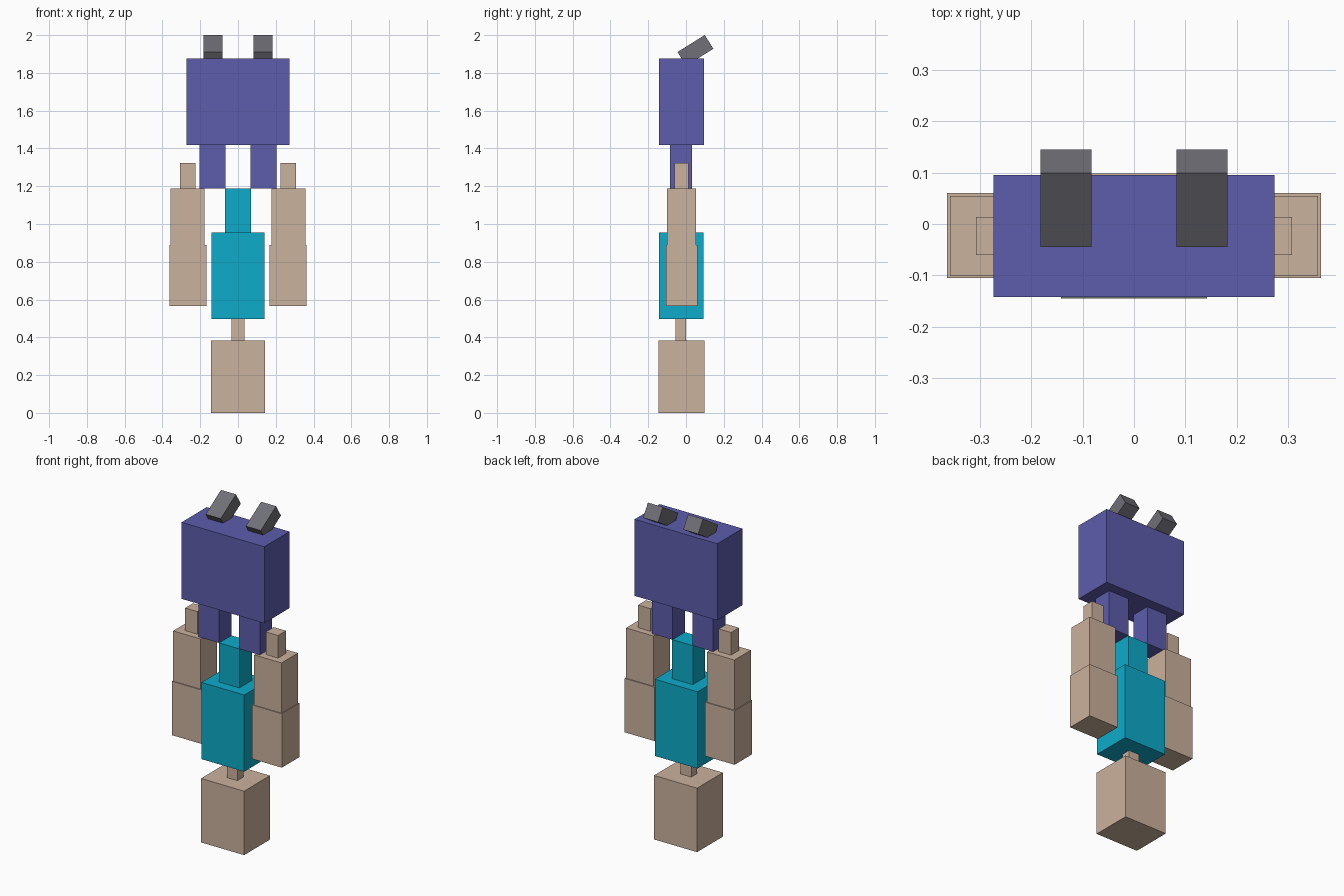
import bpy
import math

if "Cube" in bpy.data.objects:
    bpy.data.objects.remove(bpy.data.objects["Cube"])


def linear(c):
    c /= 255
    return c / 12.92 if c <= 0.04045 else ((c + 0.055) / 1.055) ** 2.4


def material(name, r, g, b):
    m = bpy.data.materials.new(name)
    m.diffuse_color = (linear(r), linear(g), linear(b), 1)
    m.use_nodes = True
    m.node_tree.nodes["Principled BSDF"].inputs["Base Color"].default_value = m.diffuse_color
    return m


skin = material("tan skin", 203, 178, 157)
shirt = material("teal shirt", 13, 171, 202)
trousers = material("purple trousers", 93, 93, 174)
shoes = material("grey shoes", 112, 112, 119)


def box(name, mat, x, y, z, tilt=0):
    """Box from (min, max) ranges on each axis, tilted about its centre."""
    bpy.ops.mesh.primitive_cube_add(size=1, location=[(a + b) / 2 for a, b in (x, y, z)])
    ob = bpy.context.object
    ob.name = name
    ob.scale = [b - a for a, b in (x, y, z)]
    ob.rotation_euler.x = math.radians(tilt)
    ob.data.materials.append(mat)


def pair(name, mat, x, y, z, tilt=0):
    box(name + "_right", mat, x, y, z, tilt)
    box(name + "_left", mat, (-x[1], -x[0]), y, z, tilt)


# Upside-down figure: head at the bottom, then neck, chest and waist
box("head", skin, (-0.142, 0.142), (-0.145, 0.098), (0, 0.382))
box("neck", skin, (-0.035, 0.035), (-0.056, 0.0), (0.382, 0.497))
box("chest", shirt, (-0.141, 0.141), (-0.143, 0.093), (0.497, 0.955))
box("waist", shirt, (-0.068, 0.068), (-0.084, 0.033), (0.955, 1.188))

# Legs: separate thighs joined to one wide block
pair("thigh", trousers, (0.066, 0.203), (-0.084, 0.033), (1.188, 1.418))
box("lower_legs", trousers, (-0.273, 0.273), (-0.142, 0.095), (1.418, 1.875))

# Arms hanging beside the body, hands pointing up
pair("upper_arm", skin, (0.166, 0.363), (-0.105, 0.06), (0.566, 0.888))
pair("forearm", skin, (0.177, 0.358), (-0.1, 0.054), (0.888, 1.188))
pair("hand", skin, (0.226, 0.307), (-0.06, 0.014), (1.188, 1.323))

# Tilted feet sunk into the top of the leg block
pair("foot", shoes, (0.083, 0.182), (-0.035, 0.135), (1.876, 1.962), 32)
